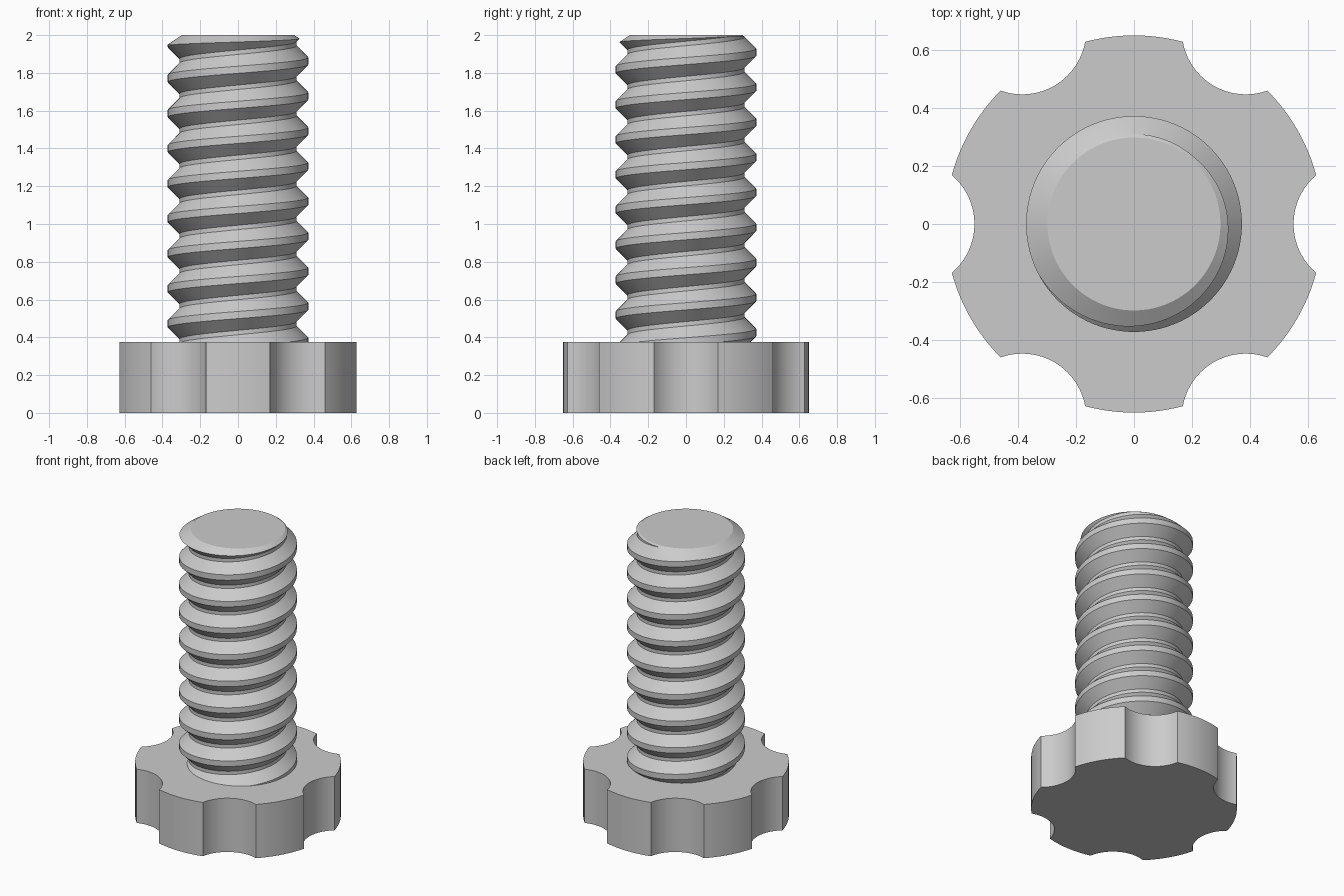
import bpy, bmesh, math
from math import pi, cos, sin

cube = bpy.data.objects.get("Cube")
if cube:
    bpy.data.objects.remove(cube, do_unlink=True)

# Single plain grey material
grey = bpy.data.materials.new("plain grey")
grey.use_nodes = True
colour = (0.6, 0.6, 0.6, 1.0)
grey.diffuse_color = colour
grey.node_tree.nodes["Principled BSDF"].inputs["Base Color"].default_value = colour


def make_object(name, bm):
    bmesh.ops.recalc_face_normals(bm, faces=bm.faces)
    mesh = bpy.data.meshes.new(name)
    bm.to_mesh(mesh)
    bm.free()
    mesh.materials.append(grey)
    obj = bpy.data.objects.new(name, mesh)
    bpy.context.collection.objects.link(obj)
    return obj


def activate(obj):
    bpy.ops.object.select_all(action='DESELECT')
    obj.select_set(True)
    bpy.context.view_layer.objects.active = obj


def smooth(obj):
    activate(obj)
    bpy.ops.object.shade_smooth_by_angle(angle=math.radians(30))


# Knob head: a disc with six scalloped grips, extruded upwards
HEAD_R, HEAD_H, GRIPS = 0.65, 0.375, 6
SCALLOP_R, SCALLOP_C, SCALLOP_A = 0.2206, 0.7706, math.radians(49.7)
outline = []
for k in range(GRIPS):
    turn = k * 2 * pi / GRIPS
    for i in range(21):
        t = SCALLOP_A * (i / 10 - 1)
        x, y = SCALLOP_C - SCALLOP_R * cos(t), SCALLOP_R * sin(t)
        outline.append((x * cos(turn) - y * sin(turn), x * sin(turn) + y * cos(turn)))
    for i in range(1, 12):
        a = turn + math.radians(15 + 30 * i / 12)
        outline.append((HEAD_R * cos(a), HEAD_R * sin(a)))
bm = bmesh.new()
base = bm.faces.new([bm.verts.new((x, y, 0)) for x, y in outline])
ext = bmesh.ops.extrude_face_region(bm, geom=[base], use_keep_orig=True)
bmesh.ops.translate(bm, vec=(0, 0, HEAD_H),
                    verts=[v for v in ext["geom"] if isinstance(v, bmesh.types.BMVert)])
smooth(make_object("knob_head", bm))

# Threaded shaft: right-handed helical sweep of a trapezoid tooth, overlong at both ends
PITCH, CREST, ROOT, SEG = 0.1855, 0.372, 0.31, 96
tooth = [(CREST, -0.019), (CREST, 0.019), (ROOT, 0.081)]
last = (ROOT, PITCH - 0.081)
TURNS = 12
z_start = 1.863 - 10 * PITCH
columns = []
bm = bmesh.new()
for i in range(TURNS * SEG + 1):
    a = 2 * pi * i / SEG
    z0 = z_start + PITCH * i / SEG
    columns.append([bm.verts.new((r * cos(a), r * sin(a), z0 + dz)) for r, dz in tooth + [last]])


def column(i):
    # tooth points plus the first point of the tooth one turn higher
    return columns[i] + [columns[i + SEG][0]]


steps = (TURNS - 1) * SEG
for i in range(steps):
    lo, hi = column(i), column(i + 1)
    for j in range(4):
        bm.faces.new((lo[j], hi[j], hi[j + 1], lo[j + 1]))
# Close both ends with fans to the axis
ends = (([columns[i][0] for i in range(SEG + 1)] + column(0)[3:0:-1], z_start - 0.1),
        ([columns[i][0] for i in range(steps, steps + SEG + 1)] + column(steps)[3:0:-1],
         z_start + TURNS * PITCH + 0.1))
for ring, z in ends:
    tip = bm.verts.new((0, 0, z))
    for v, w in zip(ring, ring[1:] + ring[:1]):
        bm.faces.new((v, w, tip))
bmesh.ops.delete(bm, geom=[v for v in bm.verts if not v.link_faces], context='VERTS')
shaft = make_object("threaded_shaft", bm)

# Trim to length with a chamfered tip, using a turned cutter
bm = bmesh.new()
rings = [[bm.verts.new((r * cos(2 * pi * (i + 0.37) / SEG), r * sin(2 * pi * (i + 0.37) / SEG), z))
          for i in range(SEG)] for r, z in ((0.448, 0.36), (0.448, 1.9), (0.298, 2.0))]
for lo, hi in zip(rings, rings[1:]):
    for i in range(SEG):
        n = (i + 1) % SEG
        bm.faces.new((lo[i], lo[n], hi[n], hi[i]))
bm.faces.new(rings[0])
bm.faces.new(rings[-1])
cutter = make_object("tip_cutter", bm)
cutter.hide_render = True
trim = shaft.modifiers.new("trim", 'BOOLEAN')
trim.operation, trim.solver, trim.object = 'INTERSECT', 'EXACT', cutter
activate(shaft)
bpy.ops.object.modifier_apply(modifier=trim.name)
bpy.data.objects.remove(cutter, do_unlink=True)
smooth(shaft)
